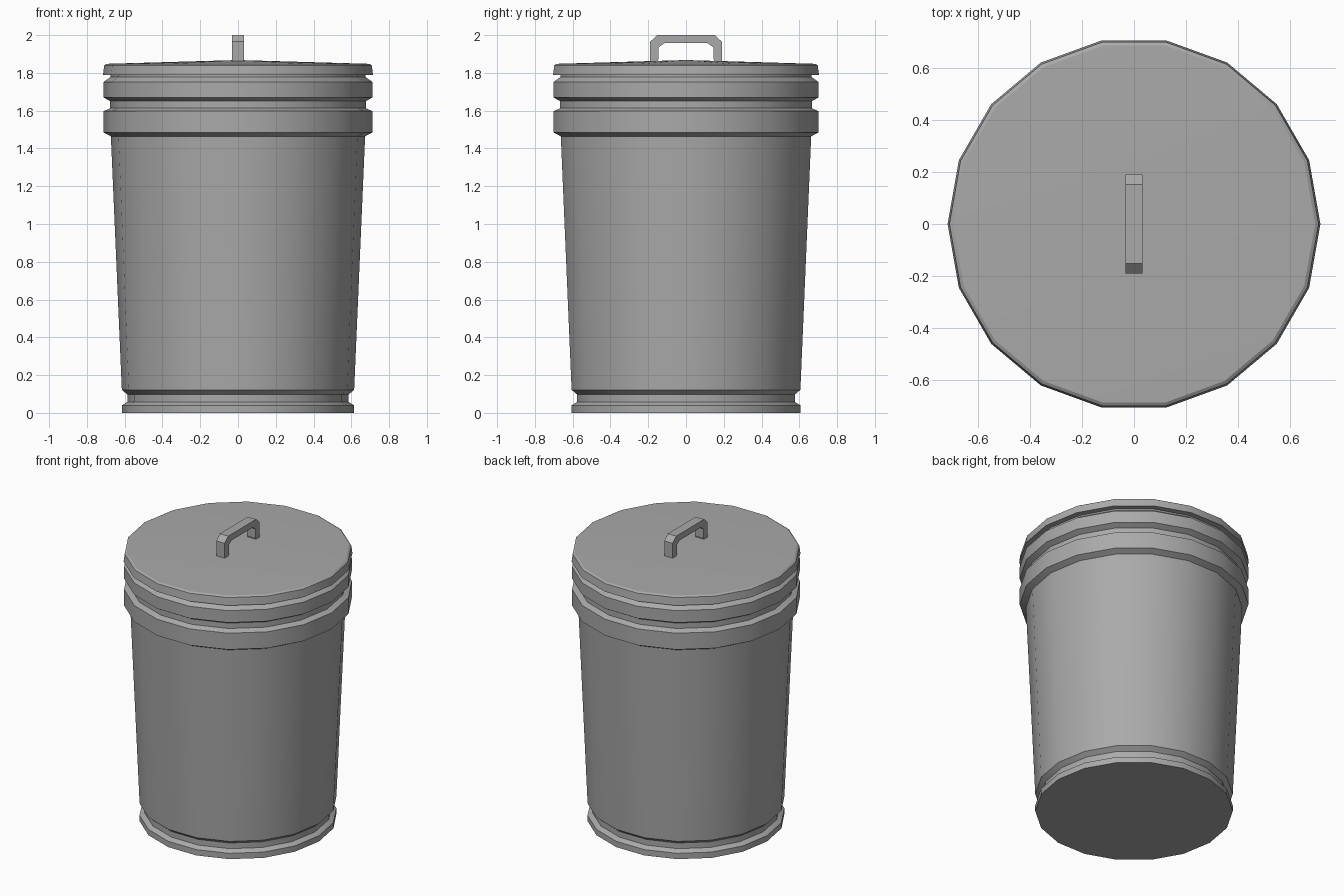
import bpy, bmesh, math

SIDES = 18

cube = bpy.data.objects.get("Cube")
if cube:
    bpy.data.objects.remove(cube, do_unlink=True)

metal = bpy.data.materials.new("dull_grey_metal")
metal.use_nodes = True
GREY = (0.40, 0.40, 0.40, 1)
metal.diffuse_color = GREY
metal.node_tree.nodes["Principled BSDF"].inputs["Base Color"].default_value = GREY


def finish(name, bm, smooth):
    bmesh.ops.recalc_face_normals(bm, faces=bm.faces)
    mesh = bpy.data.meshes.new(name)
    bm.to_mesh(mesh)
    bm.free()
    mesh.materials.append(metal)
    obj = bpy.data.objects.new(name, mesh)
    bpy.context.collection.objects.link(obj)
    if smooth:
        bpy.ops.object.select_all(action="DESELECT")
        obj.select_set(True)
        bpy.context.view_layer.objects.active = obj
        bpy.ops.object.shade_smooth_by_angle(angle=math.radians(25))
    return obj


def lathe(name, profile):
    """Turn (radius, height) points round z; radius 0 becomes a pole."""
    bm = bmesh.new()
    rings = []
    for r, z in profile:
        count = SIDES if r else 1
        angles = [math.tau * i / SIDES for i in range(count)]
        rings.append([bm.verts.new((r * math.cos(a), r * math.sin(a), z)) for a in angles])
    for low, high in zip(rings, rings[1:]):
        for i in range(SIDES):
            j = (i + 1) % SIDES
            if len(low) == 1:
                bm.faces.new((low[0], high[j], high[i]))
            elif len(high) == 1:
                bm.faces.new((low[i], low[j], high[0]))
            else:
                bm.faces.new((low[i], low[j], high[j], high[i]))
    return finish(name, bm, True)


# Tapered bin with a grooved foot and two raised bands
lathe("bin_body", [
    (0, 0), (0.615, 0), (0.615, 0.04), (0.585, 0.058), (0.585, 0.097),
    (0.615, 0.122), (0.673, 1.464), (0.712, 1.485), (0.712, 1.597),
    (0.677, 1.613), (0.677, 1.65), (0.712, 1.67), (0.712, 1.752),
    (0.675, 1.778), (0.675, 1.80)])

# Shallow domed lid with an overhanging rim
lathe("lid", [
    (0, 1.79), (0.715, 1.788), (0.708, 1.84), (0.695, 1.848), (0, 1.868)])

# Chamfered handle: half outline from outer foot to centre, mirrored in y
half = [(0.19, 1.85), (0.19, 1.965), (0.152, 2.0)]
inner = [(0.115, 1.957), (0.145, 1.935), (0.145, 1.875), (0.155, 1.85)]
outline = half + [(-y, z) for y, z in reversed(half)]
outline += [(-y, z) for y, z in reversed(inner)] + inner
bm = bmesh.new()
side = bm.faces.new([bm.verts.new((-0.032, y, z)) for y, z in outline])
extruded = bmesh.ops.extrude_face_region(bm, geom=[side])["geom"]
bmesh.ops.translate(bm, vec=(0.064, 0, 0),
                    verts=[v for v in extruded if isinstance(v, bmesh.types.BMVert)])
finish("lid_handle", bm, False)
